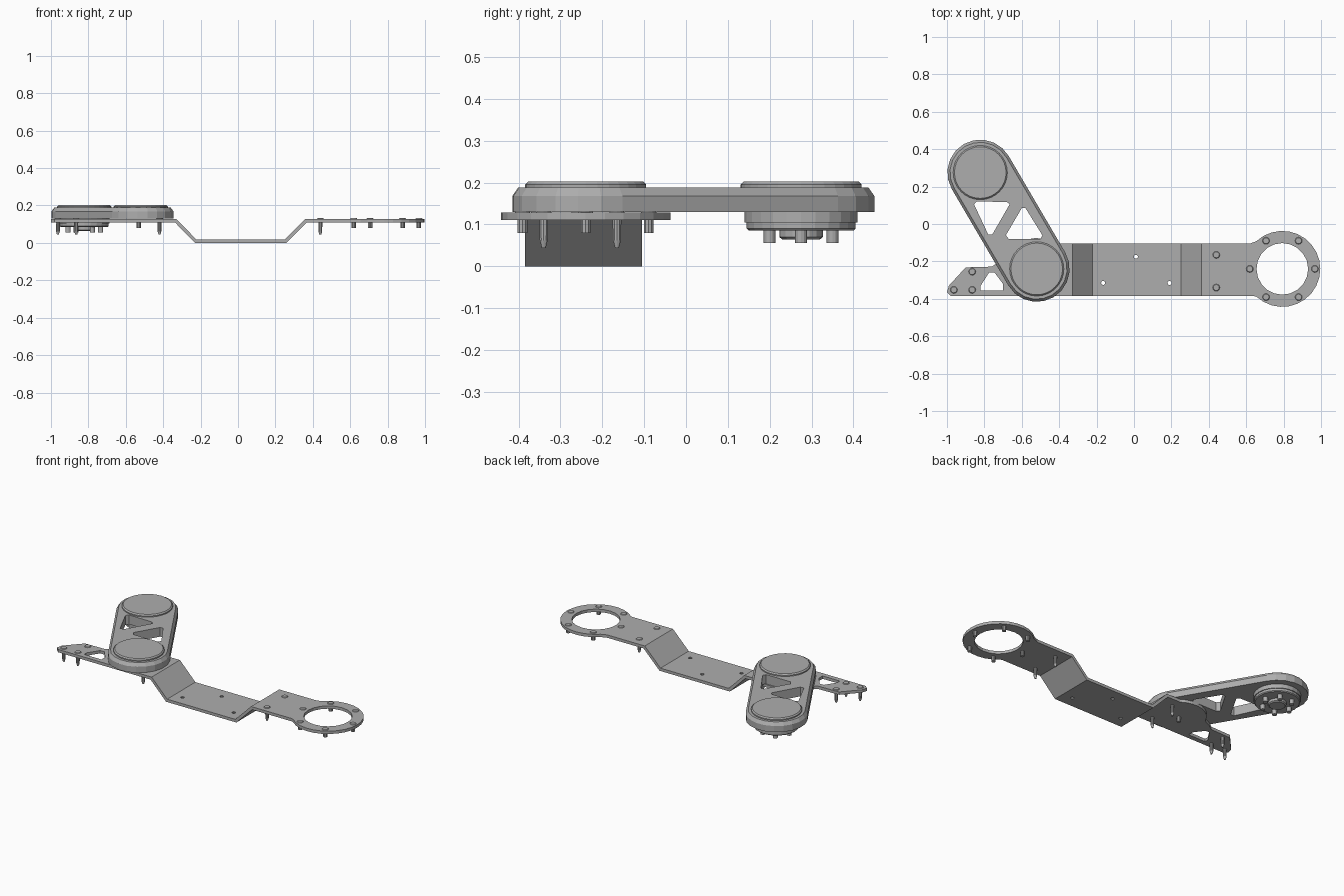
import bpy, bmesh
from math import radians, cos, sin

old = bpy.data.objects.get("Cube")
if old:
    bpy.data.objects.remove(old, do_unlink=True)

GREY = (0.42, 0.42, 0.42, 1)
metal = bpy.data.materials.new("plain_grey")
metal.use_nodes = True
metal.diffuse_color = GREY
metal.node_tree.nodes["Principled BSDF"].inputs["Base Color"].default_value = GREY


def arc(c, r, start=0, end=360, steps=24):
    """Points on an arc; a full circle leaves out the repeated last point."""
    count = steps if end - start == 360 else steps + 1
    angles = [radians(start + (end - start) * i / steps) for i in range(count)]
    return [(c[0] + r * cos(a), c[1] + r * sin(a)) for a in angles]


def finish(name, bm):
    bmesh.ops.recalc_face_normals(bm, faces=bm.faces)
    mesh = bpy.data.meshes.new(name)
    bm.to_mesh(mesh)
    bm.free()
    mesh.materials.append(metal)
    obj = bpy.data.objects.new(name, mesh)
    bpy.context.collection.objects.link(obj)
    return obj


def slab(name, levels, holes=()):
    """Solid through stacked outlines [(z, points), ...] with straight through holes."""
    bm = bmesh.new()
    low, high = levels[0][0], levels[-1][0]
    ends = ([], [])
    for stack in [levels] + [[(low, h), (high, h)] for h in holes]:
        rings = [[bm.verts.new((x, y, z)) for x, y in pts] for z, pts in stack]
        n = len(rings[0])
        for a, b in zip(rings, rings[1:]):
            for i in range(n):
                j = (i + 1) % n
                bm.faces.new((a[i], a[j], b[j], b[i]))
        ends[0].append(rings[0])
        ends[1].append(rings[-1])
    for loops in ends:
        if len(loops) == 1:
            bm.faces.new(loops[0])
        else:
            edges = [bm.edges.get((r[i - 1], r[i])) for r in loops for i in range(len(r))]
            bmesh.ops.triangle_fill(bm, edges=edges, use_beauty=True)
    return finish(name, bm)


def turned(name, c, profile, steps=24):
    """Round part from (z, radius) pairs."""
    return slab(name, [(z, arc(c, r, steps=steps)) for z, r in profile])


# Main dimensions
FRONT, BACK = -0.385, -0.105
THICK, TOP = 0.018, 0.128
UNDER = TOP - THICK
PIVOT, TIP, RING = (-0.52, -0.24), (-0.822, 0.275), (0.793, -0.24)

# Left mounting plate, with its pointed end and triangular opening
left_outline = [(-0.33, FRONT), (-0.33, BACK), (-0.4, BACK)]
left_outline += arc(PIVOT, 0.165, 55, 158, 8)
left_outline += [(-0.72, -0.2), (-0.76, -0.228), (-0.9, -0.232),
                 (-0.99, -0.33), (-1, -0.365), (-0.98, FRONT)]
left_gap = [(-0.82, -0.355), (-0.7, -0.355), (-0.7, -0.32),
            (-0.745, -0.26), (-0.775, -0.26), (-0.82, -0.33)]
slab("left_plate", [(UNDER, left_outline), (TOP, left_outline)], [left_gap])

# Lowered middle plate with three small holes
middle = [(-0.23, FRONT), (0.258, FRONT), (0.258, BACK), (-0.23, BACK)]
pin_holes = [arc(c, 0.011, steps=10)
             for c in [(0.01, -0.175), (-0.165, -0.315), (0.19, -0.315)]]
slab("middle_plate", [(0, middle), (THICK, middle)], pin_holes)

# Sloping webs joining the raised and lowered plates
MITRE = 0.0075
for name, x_top, x_low, shift in [("left_slope", -0.33, -0.2225, -MITRE),
                                  ("right_slope", 0.36, 0.2505, MITRE)]:
    bm = bmesh.new()
    section = [(x_top, TOP), (x_low, THICK), (x_low + shift, 0), (x_top + shift, UNDER)]
    front = [bm.verts.new((x, FRONT, z)) for x, z in section]
    back = [bm.verts.new((x, BACK, z)) for x, z in section]
    bm.faces.new(front)
    bm.faces.new(back)
    for i in range(4):
        bm.faces.new((front[i - 1], front[i], back[i], back[i - 1]))
    finish(name, bm)

# Right plate ending in a ring
right_outline = [(0.36, FRONT), (0.64, FRONT)] + arc(RING, 0.203, -133, 133, 20)
right_outline += [(0.62, BACK), (0.36, BACK)]
slab("ring_plate", [(UNDER, right_outline), (TOP, right_outline)],
     [arc(RING, 0.138, steps=20)])


# Swinging arm with chamfered rim and truss openings
def arm_outline(r):
    return arc(PIVOT, r, 210, 390, 10) + arc(TIP, r, 30, 210, 10)


truss = [[(-0.855, 0.105), (-0.84, 0.12), (-0.68, 0.118), (-0.665, 0.105),
          (-0.757, -0.055), (-0.78, -0.055)],
         [(-0.6, 0.085), (-0.58, 0.085), (-0.49, -0.06), (-0.5, -0.08),
          (-0.67, -0.08), (-0.685, -0.06)]]
slab("arm", [(0.13, arm_outline(0.176)), (0.168, arm_outline(0.176)),
             (0.188, arm_outline(0.162))], truss)

# Round caps on both arm ends
for name, c in [("pivot_cap", PIVOT), ("tip_cap", TIP)]:
    turned(name, c, [(0.186, 0.145), (0.195, 0.145), (0.202, 0.138)], 32)

# Stepped hub hanging beneath the arm tip
turned("tip_flange", TIP, [(0.104, 0.135), (0.131, 0.135)])
turned("tip_drum", TIP, [(0.085, 0.125), (0.09, 0.13), (0.105, 0.13)])
turned("tip_hub", TIP, [(0.064, 0.045), (0.07, 0.052), (0.086, 0.052)], 16)
for c in arc(TIP, 0.087, steps=6):
    turned("tip_screw", c, [(0.055, 0.014), (0.086, 0.014)], 12)


# Screws through the plates: a low head on top and a shank below
def screw(name, c, shank):
    turned(name + "_head", c, [(TOP - 0.001, 0.02), (TOP + 0.004, 0.016)], 12)
    turned(name, c, shank, 10)


for c in arc(RING, 0.174, steps=6):
    screw("ring_screw", c, [(0.08, 0.012), (UNDER + 0.001, 0.012)])

long_spots = [(-0.963, -0.352), (-0.865, -0.352), (-0.865, -0.255)]
long_spots += [(x, y) for x in (-0.42, 0.44) for y in (-0.34, -0.165)]
for c in long_spots:
    screw("long_pin", c, [(0.044, 0.005), (0.062, 0.01), (UNDER + 0.001, 0.011)])
turned("pivot_pin", (-0.53, -0.24), [(0.08, 0.012), (UNDER + 0.001, 0.012)], 10)
